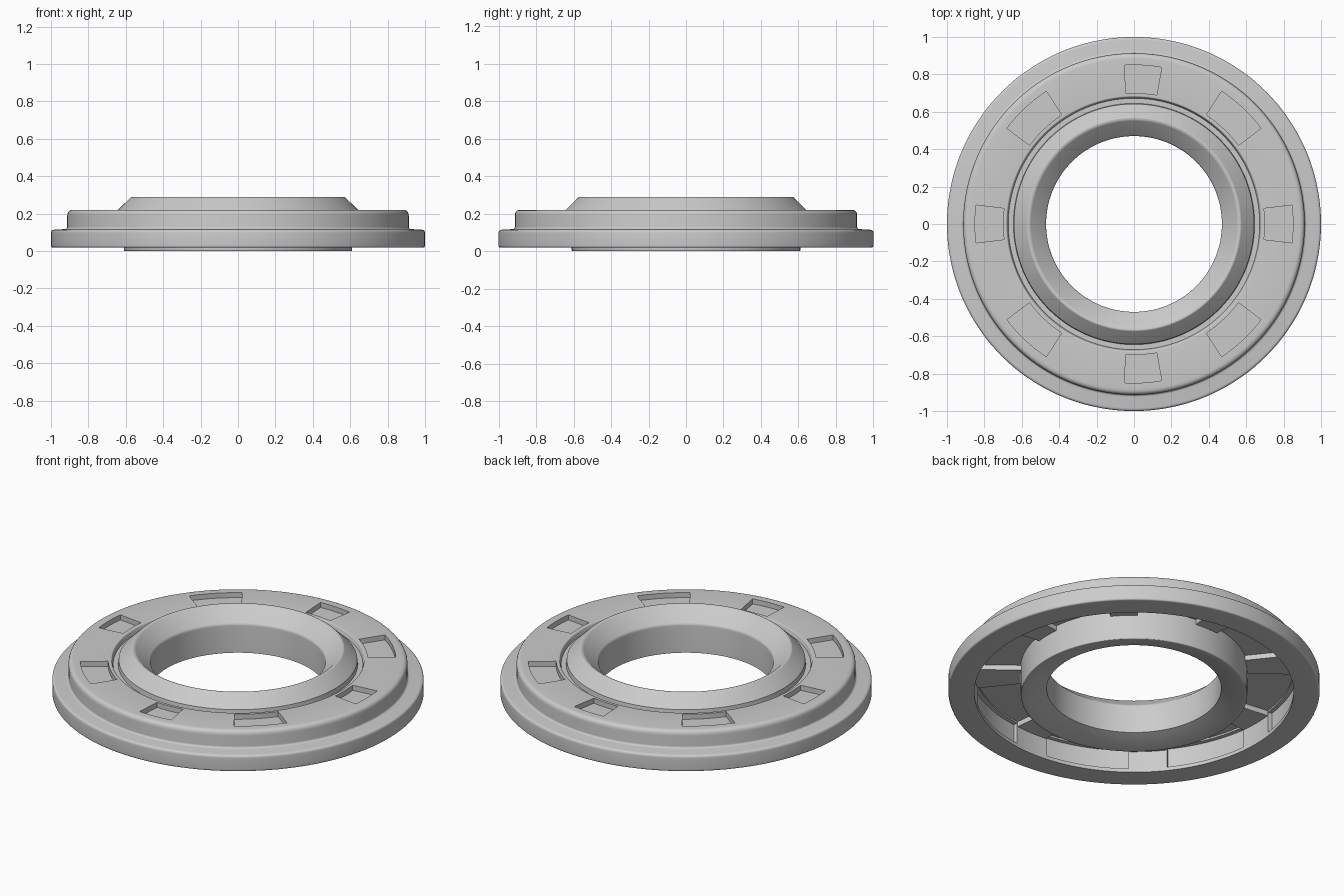
import bpy, bmesh, math
from mathutils import Vector

if "Cube" in bpy.data.objects:
    bpy.data.objects.remove(bpy.data.objects["Cube"])

SEG = 144


def finish(name, bm):
    bmesh.ops.recalc_face_normals(bm, faces=bm.faces)
    me = bpy.data.meshes.new(name)
    bm.to_mesh(me)
    bm.free()
    ob = bpy.data.objects.new(name, me)
    bpy.context.collection.objects.link(ob)
    return ob


def round_profile(points):
    """Points are (radius, z, fillet); filleted corners become small arcs."""
    out = []
    n = len(points)
    for i, (r, z, f) in enumerate(points):
        p = Vector((r, z))
        if f == 0:
            out.append(p)
            continue
        a = p + (Vector(points[i - 1][:2]) - p).normalized() * f
        b = p + (Vector(points[(i + 1) % n][:2]) - p).normalized() * f
        for k in range(6):
            t = k / 5
            out.append(a * (1 - t) ** 2 + p * 2 * t * (1 - t) + b * t * t)
    return out


def lathe(name, points):
    bm = bmesh.new()
    prof = round_profile(points)
    rings = []
    for s in range(SEG):
        a = 2 * math.pi * s / SEG
        rings.append([bm.verts.new((p.x * math.cos(a), p.x * math.sin(a), p.y)) for p in prof])
    for s in range(SEG):
        A, B = rings[s], rings[(s + 1) % SEG]
        for i in range(len(prof)):
            j = (i + 1) % len(prof)
            bm.faces.new((A[i], B[i], B[j], A[j]))
    return finish(name, bm)


def sectors(name, spans, r0, r1, z0, z1, steps=8):
    """Curved blocks, one for each (start, end) angle pair in degrees."""
    bm = bmesh.new()
    for a0, a1 in spans:
        cols = []
        for k in range(steps + 1):
            a = math.radians(a0 + (a1 - a0) * k / steps)
            c, s = math.cos(a), math.sin(a)
            cols.append([bm.verts.new((r * c, r * s, z))
                         for r, z in ((r0, z0), (r1, z0), (r1, z1), (r0, z1))])
        for A, B in zip(cols, cols[1:]):
            for i in range(4):
                j = (i + 1) % 4
                bm.faces.new((A[i], B[i], B[j], A[j]))
        bm.faces.new(cols[0])
        bm.faces.new(cols[-1][::-1])
    return finish(name, bm)


def cut(ob, cutter):
    m = ob.modifiers.new("cut", 'BOOLEAN')
    m.operation = 'DIFFERENCE'
    m.solver = 'EXACT'
    m.object = cutter
    bpy.context.view_layer.objects.active = ob
    bpy.ops.object.modifier_apply(modifier=m.name)
    bpy.data.objects.remove(cutter)


# Flanged ring body: bore, raised collar, groove, stepped rim, hollow underside
body = lathe("ring_body", [
    (0.47, 0.04, 0), (0.47, 0.21, 0.01), (0.555, 0.287, 0.006), (0.57, 0.29, 0.006),
    (0.642, 0.22, 0), (0.645, 0.192, 0), (0.672, 0.192, 0), (0.68, 0.22, 0.006),
    (0.913, 0.22, 0.03), (0.913, 0.118, 0.012), (1.0, 0.113, 0.016), (1.0, 0.018, 0.012),
    (0.86, 0.018, 0), (0.86, 0.175, 0), (0.61, 0.175, 0), (0.61, 0.0, 0.006),
    (0.59, 0.0, 0)])

# Shallow pockets in the top face
half = [(37, 56.5), (80, 93.5), (123.5, 143)]
top = half + [(-b, -a) for a, b in half] + [(-6.8, 6.8), (173.2, 186.8)]
cut(body, sectors("pocket_cutter", top, 0.70, 0.85, 0.19, 0.26))

# Recesses in the inner face of the outer wall, between the spokes
windows = [(45 * k + 7, 45 * k + 38) for k in range(8)]
cut(body, sectors("window_cutter", windows, 0.83, 0.885, 0.04, 0.165, 14))

# Eight flat spokes under the top plate
spokes = sectors("underside_spokes", [(45 * k - 6.8, 45 * k + 6.8) for k in range(8)],
                 0.60, 0.87, 0.145, 0.183)

for ob in (body, spokes):
    bpy.ops.object.select_all(action='DESELECT')
    ob.select_set(True)
    bpy.context.view_layer.objects.active = ob
    bpy.ops.object.shade_smooth_by_angle(angle=math.radians(30))
